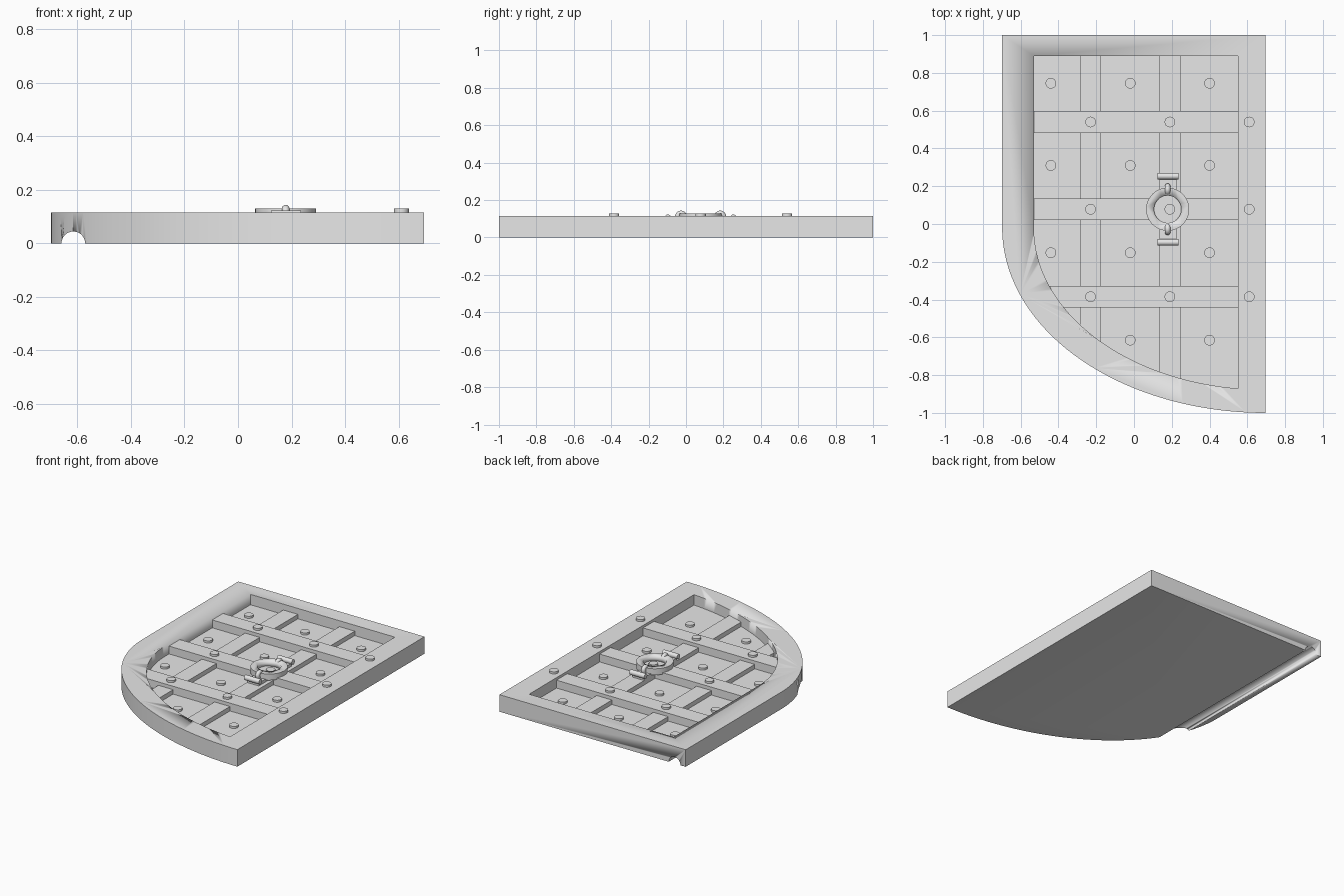
import bpy, bmesh, math
from mathutils import Vector

cube = bpy.data.objects.get("Cube")
if cube:
    bpy.data.objects.remove(cube, do_unlink=True)

grey = bpy.data.materials.new("plain grey")
grey.use_nodes = True
grey.diffuse_color = (0.8, 0.8, 0.8, 1)
grey.node_tree.nodes["Principled BSDF"].inputs["Base Color"].default_value = (0.8, 0.8, 0.8, 1)

RIGHT, ARC_Y = 0.695, -0.02          # centre of the quarter-ellipse corner
TOP, PANEL, UPRIGHT, RAIL = 0.115, 0.045, 0.075, 0.098


def finish(obj, name):
    obj.name = name
    obj.data.name = name
    obj.data.materials.append(grey)
    bpy.ops.object.select_all(action='DESELECT')
    obj.select_set(True)
    bpy.context.view_layer.objects.active = obj
    bpy.ops.object.shade_smooth_by_angle(angle=math.radians(35))
    return obj


def prism(name, outline, z0, z1):
    bm = bmesh.new()
    face = bm.faces.new([bm.verts.new((x, y, z0)) for x, y in outline])
    up = bmesh.ops.extrude_face_region(bm, geom=[face])
    verts = [v for v in up["geom"] if isinstance(v, bmesh.types.BMVert)]
    bmesh.ops.translate(bm, verts=verts, vec=Vector((0, 0, z1 - z0)))
    bmesh.ops.recalc_face_normals(bm, faces=bm.faces)
    mesh = bpy.data.meshes.new(name)
    bm.to_mesh(mesh)
    bm.free()
    obj = bpy.data.objects.new(name, mesh)
    bpy.context.collection.objects.link(obj)
    return finish(obj, name)


def box(name, x0, x1, y0, y1, z0, z1):
    return prism(name, [(x0, y0), (x1, y0), (x1, y1), (x0, y1)], z0, z1)


def cylinder(name, centre, radius, depth, turn=(0, 0, 0), sides=32):
    bpy.ops.mesh.primitive_cylinder_add(vertices=sides, radius=radius, depth=depth,
                                        location=centre, rotation=turn)
    return finish(bpy.context.object, name)


def cut(target, cutter):
    cutter.hide_render = True
    mod = target.modifiers.new("cut", 'BOOLEAN')
    mod.operation, mod.solver, mod.object = 'DIFFERENCE', 'EXACT', cutter
    bpy.ops.object.select_all(action='DESELECT')
    target.select_set(True)
    bpy.context.view_layer.objects.active = target
    bpy.ops.object.modifier_apply(modifier=mod.name)
    bpy.data.objects.remove(cutter, do_unlink=True)


def door_outline(a, b, right, top, steps=64):
    """Rectangle whose lower left corner is a quarter ellipse."""
    end = math.acos((RIGHT - right) / a)
    pts = [(right, top), (RIGHT - a, top)]
    for i in range(steps + 1):
        t = end * i / steps
        pts.append((RIGHT - a * math.cos(t), ARC_Y - b * math.sin(t)))
    return pts


# Door body with sunken panel and a round channel along the underside
frame = prism("door_frame", door_outline(1.393, 0.98, RIGHT, 1.0), 0, TOP)
cut(frame, prism("recess_cutter", door_outline(1.225, 0.857, 0.55, 0.89), PANEL, 0.3))
cut(frame, cylinder("channel_cutter", (-0.615, 0, 0), 0.044, 3, (math.pi / 2, 0, 0)))

# Low upright battens and higher cross rails, ends buried in the frame
for i, (x0, x1, y0) in enumerate([(-0.285, -0.175, -0.67), (0.135, 0.25, -0.86)]):
    box(f"upright_batten_{i + 1}", x0, x1, y0, 0.93, PANEL - 0.01, UPRIGHT)
rail_rows = [0.54, 0.078, -0.385]
for i, y in enumerate(rail_rows):
    box(f"cross_rail_{i + 1}", -0.555, 0.6, y - 0.058, y + 0.058, PANEL - 0.01, RAIL)

# Rivets on panels, rails and the straight side of the frame


def rivet(name, x, y, z):
    cylinder(name, (x, y, z + 0.004), 0.028, 0.02)


for y in (0.745, 0.31, -0.152, -0.615):
    for x in (-0.44, -0.02, 0.40):
        if x > -0.4 or y > -0.5:
            rivet("panel_rivet", x, y, PANEL)
for y in rail_rows:
    for x in (-0.23, 0.19):
        rivet("rail_rivet", x, y, RAIL)
    rivet("frame_rivet", 0.61, y, TOP)

# Pull ring on the middle rail
RX, RY = 0.178, 0.078
ring = cylinder("pull_ring", (RX, RY, 0.108), 0.114, 0.042, sides=48)
cut(ring, cylinder("ring_cutter", (RX, RY, 0.108), 0.072, 0.2, sides=48))

# Strap, pin and staple on both sides of the ring
for side, label in ((1, "back"), (-1, "front")):
    ys = sorted((RY + side * 0.05, RY + side * 0.176))
    box(f"{label}_strap", 0.135, 0.224, ys[0], ys[1], PANEL, RAIL - 0.003)
    cylinder(f"{label}_pin", (0.18, RY + side * 0.175, 0.106), 0.017, 0.112,
             (0, math.pi / 2, 0), 24)
    bpy.ops.mesh.primitive_torus_add(major_segments=32, minor_segments=16,
                                     major_radius=0.017, minor_radius=0.0145,
                                     location=(RX, RY + side * 0.105, 0.112),
                                     rotation=(0, math.pi / 2, 0))
    finish(bpy.context.object, f"{label}_staple")
